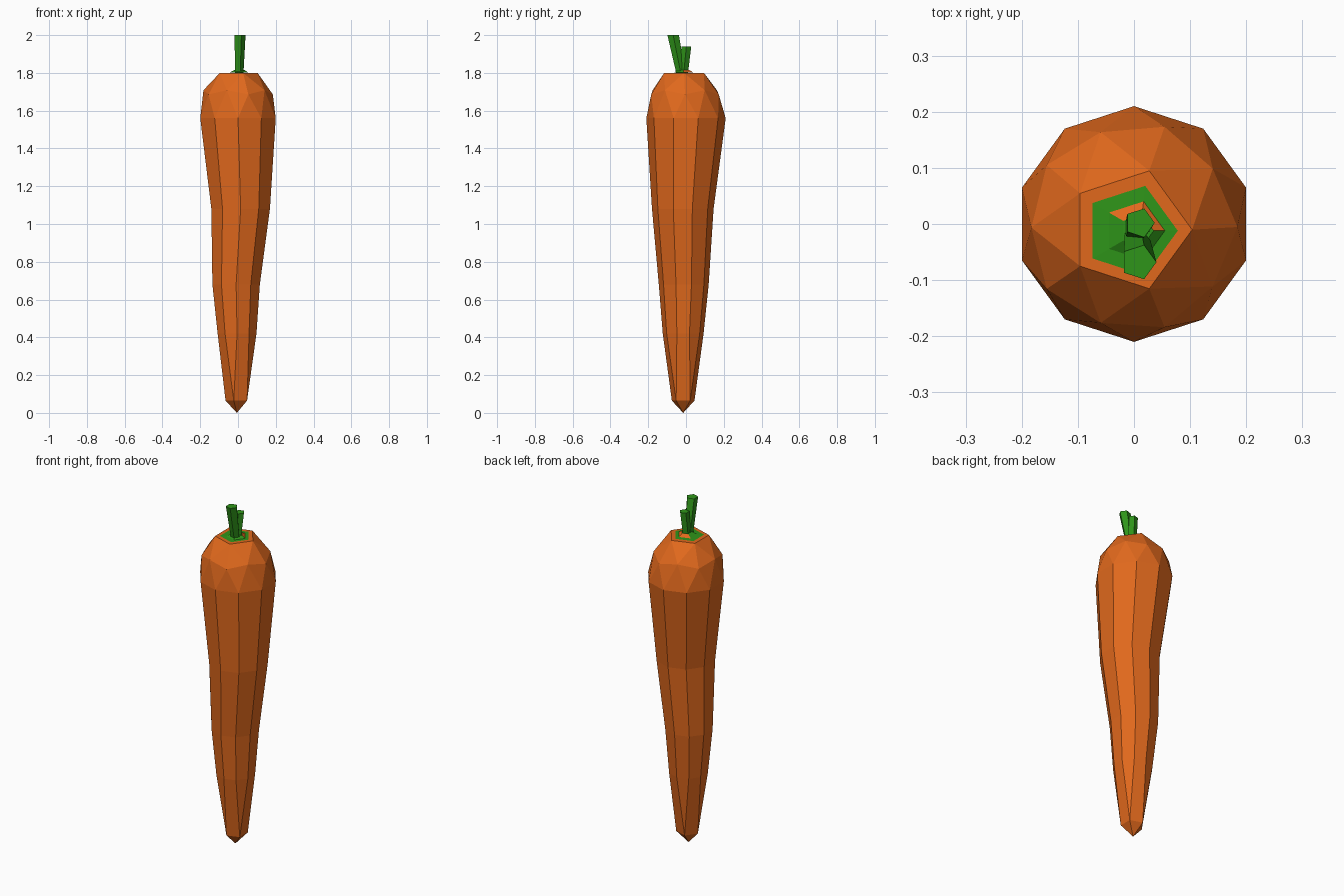
import bpy, bmesh
from math import atan2, cos, sin, radians

if "Cube" in bpy.data.objects:
    bpy.data.objects.remove(bpy.data.objects["Cube"])


def material(name, color):
    m = bpy.data.materials.new(name)
    m.diffuse_color = color
    m.use_nodes = True
    m.node_tree.nodes["Principled BSDF"].inputs["Base Color"].default_value = m.diffuse_color
    return m


orange = material("orange", (0.75, 0.14, 0.012, 1))
green = material("green", (0.028, 0.30, 0.01, 1))


def finish(bm, name):
    bmesh.ops.recalc_face_normals(bm, faces=bm.faces)
    mesh = bpy.data.meshes.new(name)
    bm.to_mesh(mesh)
    bm.free()
    mesh.materials.append(orange)
    mesh.materials.append(green)
    ob = bpy.data.objects.new(name, mesh)
    bpy.context.collection.objects.link(ob)
    return ob


def ring(bm, n, r, center, start=0.0):
    x, y, z = center
    angles = [radians(start + 360 * i / n) for i in range(n)]
    return [bm.verts.new((x + r * cos(a), y + r * sin(a), z)) for a in angles]


def bridge(bm, a, b, mat=0):
    n = len(a)
    return [bm.faces.new((a[i], a[(i + 1) % n], b[(i + 1) % n], b[i])) for i in range(n)]


# Root: faceted dome shoulder from the upper half of an icosphere
bm = bmesh.new()
bmesh.ops.create_icosphere(bm, subdivisions=2, radius=1)
pole = max(bm.verts, key=lambda v: v.co.z)
bmesh.ops.delete(bm, geom=[v for v in bm.verts if v.co.z < -0.05 or v is pole], context='VERTS')
equator = sorted((v for v in bm.verts if abs(v.co.z) < 0.05),
                 key=lambda v: atan2(v.co.y, v.co.x) % 6.2831853)
crown = sorted((v for v in bm.verts if v.co.z > 0.8), key=lambda v: atan2(v.co.y, v.co.x))
for v in bm.verts:
    h = v.co.z
    v.co = (0.21 * v.co.x - 0.008 * h, 0.21 * v.co.y - 0.012 * h, 1.56 + 0.282 * h)
bm.faces.new(crown)

# Root: tapering, slightly wobbly body
last = equator
for r, cx, cy, z in ((0.163, 0.014, -0.017, 1.08), (0.132, -0.010, -0.012, 0.68),
                     (0.108, -0.005, -0.015, 0.42)):
    new = ring(bm, 10, r, (cx, cy, z), 18)
    bridge(bm, last, new)
    last = new

# Root: five-sided end and tip
end = ring(bm, 5, 0.063, (-0.003, -0.015, 0.065), 36)
tip = bm.verts.new((-0.006, -0.015, 0))
for i in range(5):
    j = (i + 1) % 5
    bm.faces.new((last[2 * i], last[2 * i + 1], end[i]))
    bm.faces.new((last[2 * i + 1], last[(2 * i + 2) % 10], end[j], end[i]))
    bm.faces.new((end[i], end[j], tip))
finish(bm, "carrot_root")

# Green crown patch with a small flare, partly orange, under the stems
bm = bmesh.new()
rings = [ring(bm, 5, r, (x, -0.012, z)) for r, x, z in
         ((0.084, -0.006, 1.801), (0.055, 0, 1.802), (0.03, 0.005, 1.815))]
patch = bridge(bm, rings[0], rings[1])
flare = bridge(bm, rings[1], rings[2])
top = bm.faces.new(rings[2])
for f in patch + flare[2:] + [top]:
    f.material_index = 1
finish(bm, "crown_patch")


# Two cut leaf stems leaning apart
def stem(name, base, tip, r0, r1):
    bm = bmesh.new()
    a, b = ring(bm, 5, r0, base, 0), ring(bm, 5, r1, tip, 0)
    bridge(bm, a, b)
    bm.faces.new(a)
    bm.faces.new(b)
    for f in bm.faces:
        f.material_index = 1
    finish(bm, name)


stem("tall_stem", (0.004, -0.028, 1.80), (0.008, -0.068, 2.0), 0.025, 0.032)
stem("short_stem", (0.004, -0.012, 1.80), (0.010, 0.002, 1.94), 0.024, 0.027)
